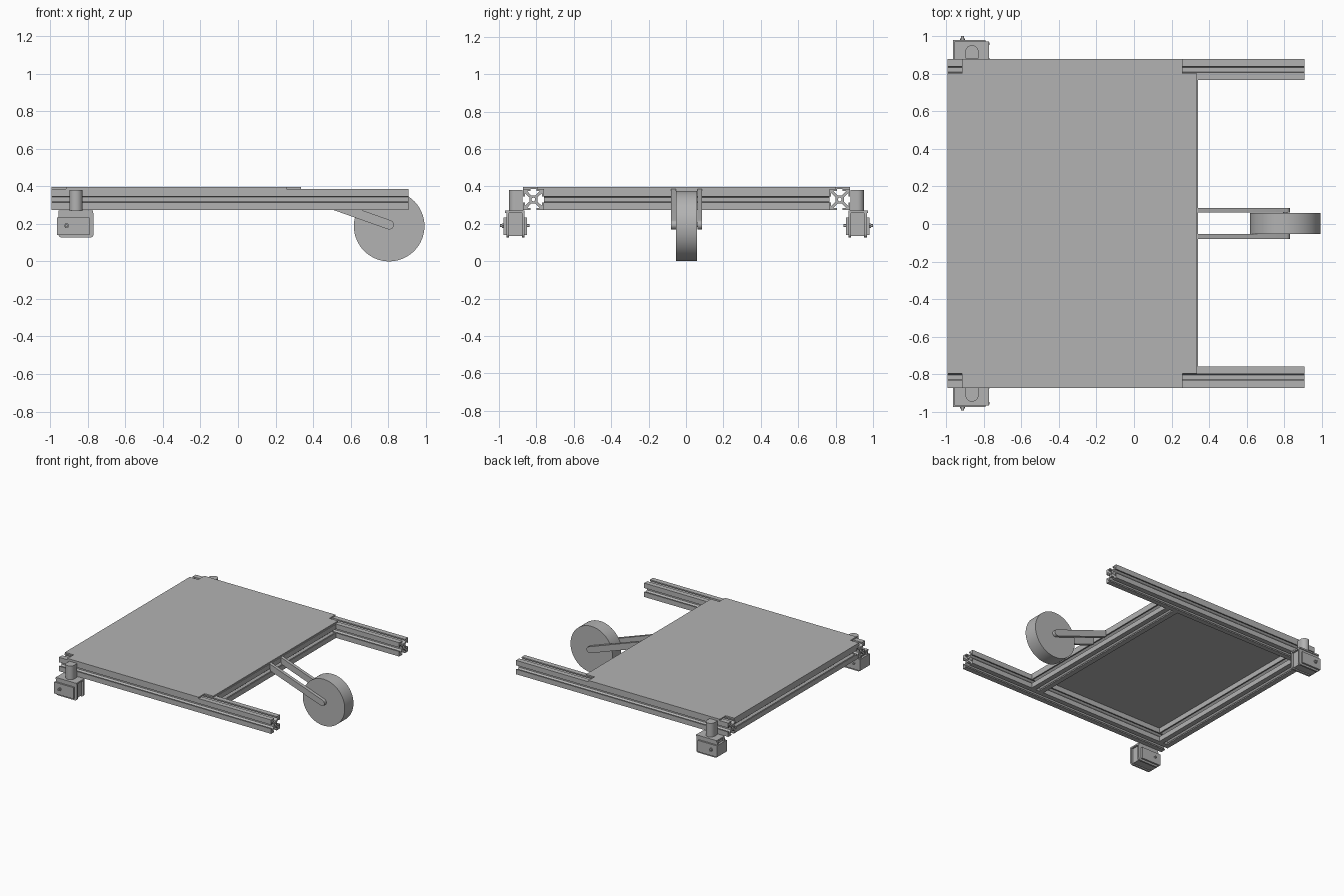
import bpy
import bmesh
import math
from mathutils import Matrix

cube = bpy.data.objects.get("Cube")
if cube:
    bpy.data.objects.remove(cube, do_unlink=True)

grey = bpy.data.materials.new("plain_grey")
grey.use_nodes = True
grey.diffuse_color = (0.45, 0.45, 0.45, 1)
grey.node_tree.nodes["Principled BSDF"].inputs["Base Color"].default_value = (0.45, 0.45, 0.45, 1)

MID = 0.003          # y of the symmetry plane
HALF = 0.056         # half width of a rail
RAIL_Z = 0.33

# Profile plane to world: the extrusion runs along the named axis
AXES = {
    "x": Matrix(((0, 0, 1), (1, 0, 0), (0, 1, 0))),   # profile in y, z
    "y": Matrix(((1, 0, 0), (0, 0, -1), (0, 1, 0))),  # profile in x, z
    "z": Matrix.Identity(3),                          # profile in x, y
}


def prism(name, loops, axis, length, centre, smooth=False):
    """Extrude flat outlines (inner ones become holes) along an axis."""
    curve = bpy.data.curves.new(name, "CURVE")
    curve.dimensions = "2D"
    curve.fill_mode = "BOTH"
    curve.extrude = length / 2
    for loop in loops:
        spline = curve.splines.new("POLY")
        spline.points.add(len(loop) - 1)
        for point, (u, v) in zip(spline.points, loop):
            point.co = (u, v, 0, 1)
        spline.use_cyclic_u = True
    obj = bpy.data.objects.new(name, curve)
    bpy.context.collection.objects.link(obj)
    obj.matrix_world = Matrix.Translation(centre) @ AXES[axis].to_4x4()
    bpy.ops.object.select_all(action="DESELECT")
    bpy.context.view_layer.objects.active = obj
    obj.select_set(True)
    bpy.ops.object.convert(target="MESH")
    obj = bpy.context.object
    obj.data.materials.clear()
    obj.data.materials.append(grey)
    # Join caps to walls so that edges between them stay sharp
    bm = bmesh.new()
    bm.from_mesh(obj.data)
    bmesh.ops.remove_doubles(bm, verts=bm.verts, dist=0.0002)
    bmesh.ops.recalc_face_normals(bm, faces=bm.faces)
    for face in bm.faces:
        face.smooth = False
    bm.to_mesh(obj.data)
    bm.free()
    if smooth:
        bpy.ops.object.shade_smooth_by_angle(angle=math.radians(32))


def arc(cx, cy, r, start=0, end=360, steps=24):
    count = steps if end - start == 360 else steps + 1
    angles = [math.radians(start + (end - start) * i / steps) for i in range(count)]
    return [(cx + r * math.cos(a), cy + r * math.sin(a)) for a in angles]


def rect(w, h):
    return [(-w / 2, -h / 2), (w / 2, -h / 2), (w / 2, h / 2), (-w / 2, h / 2)]


def rounded(w, h, r):
    pts = []
    for i, (sx, sy) in enumerate(((1, 1), (-1, 1), (-1, -1), (1, -1))):
        pts += arc(sx * (w / 2 - r), sy * (h / 2 - r), r, 90 * i, 90 * i + 90, 5)
    return pts


# Slotted rail section: one side, turned four times
half_side = [(HALF, HALF), (0.016, HALF), (0.016, 0.046), (0.034, 0.046), (0.012, 0.022)]
side = half_side + [(-u, v) for u, v in reversed(half_side[1:])]
section = []
for c, s in ((1, 0), (0, 1), (-1, 0), (0, -1)):
    section += [(u * c - v * s, u * s + v * c) for u, v in side]
rail_section = [section, arc(0, 0, 0.01, steps=16)]

# Frame: two long rails and two cross members
for s, tag in ((1, "back"), (-1, "front")):
    prism(tag + "_long_rail", rail_section, "x", 1.9, (-0.043, MID + s * 0.819, RAIL_Z))
for x, tag in ((-0.937, "outer"), (0.285, "inner")):
    prism(tag + "_cross_rail", rail_section, "y", 1.526, (x, MID, RAIL_Z))

# Deck plate with notched corners
x0, x1, y1, notch = -0.993, 0.335, 0.875, 0.077
deck = [(x0 + notch, -y1), (x1 - notch, -y1), (x1 - notch, notch - y1), (x1, notch - y1)]
deck += [(x1, y1 - notch), (x1 - notch, y1 - notch), (x1 - notch, y1), (x0 + notch, y1)]
deck += [(x0 + notch, y1 - notch), (x0, y1 - notch), (x0, notch - y1), (x0 + notch, notch - y1)]
prism("deck_plate", [deck], "z", 0.011, (0, MID, 0.3915))

# Wheel on an axle between two sloping arms
WX, WZ = 0.805, 0.188
prism("wheel", [arc(0, 0, 0.188, steps=64)], "y", 0.112, (WX, MID, WZ), smooth=True)
prism("wheel_axle", [arc(0, 0, 0.012)], "y", 0.16, (WX, MID, WZ + 0.006), smooth=True)
slope, r = math.radians(19.5), 0.025
tip = math.degrees(-slope)
arm = arc(0, 0, r, tip - 90, tip + 90, 12)
reach = 0.341 - WX
for sign in (1, -1):
    arm.append((reach, -reach * math.tan(slope) + sign * r / math.cos(slope)))
for s, tag in ((1, "back"), (-1, "front")):
    prism(tag + "_wheel_arm", [arm], "y", 0.026, (WX, MID + s * 0.0705, WZ + 0.007), smooth=True)

# Drive units hung from the outer ends of the long rails
for s, tag in ((1, "back"), (-1, "front")):
    def at(x, y, z):
        return (x, MID + s * y, z)

    post = arc(0, 0, 0.035, 0, 180) + [(-0.035, -0.037), (0.035, -0.037)]
    post = [(u, v * s) for u, v in post]
    prism(tag + "_post", [post], "z", 0.115, at(-0.863, 0.914, 0.323), smooth=True)
    prism(tag + "_top_bracket", [rect(0.184, 0.104)], "z", 0.012, at(-0.863, 0.918, 0.264))
    prism(tag + "_gearbox", [rect(0.172, 0.092)], "y", 0.126, at(-0.878, 0.915, 0.187))
    prism(tag + "_motor_core", [rect(0.16, 0.125)], "y", 0.085, at(-0.866, 0.915, 0.198))
    for y, side_name in ((0.873, "inner"), (0.957, "outer")):
        prism(tag + "_" + side_name + "_flange", [rounded(0.188, 0.144, 0.02)], "y", 0.014,
              at(-0.863, y, 0.198), smooth=True)
    prism(tag + "_shaft", [arc(0, 0, 0.008, steps=12)], "y", 0.158, at(-0.913, 0.918, 0.19), smooth=True)
    prism(tag + "_shaft_nut", [arc(0, 0, 0.014, steps=6)], "y", 0.012, at(-0.913, 0.98, 0.19))
